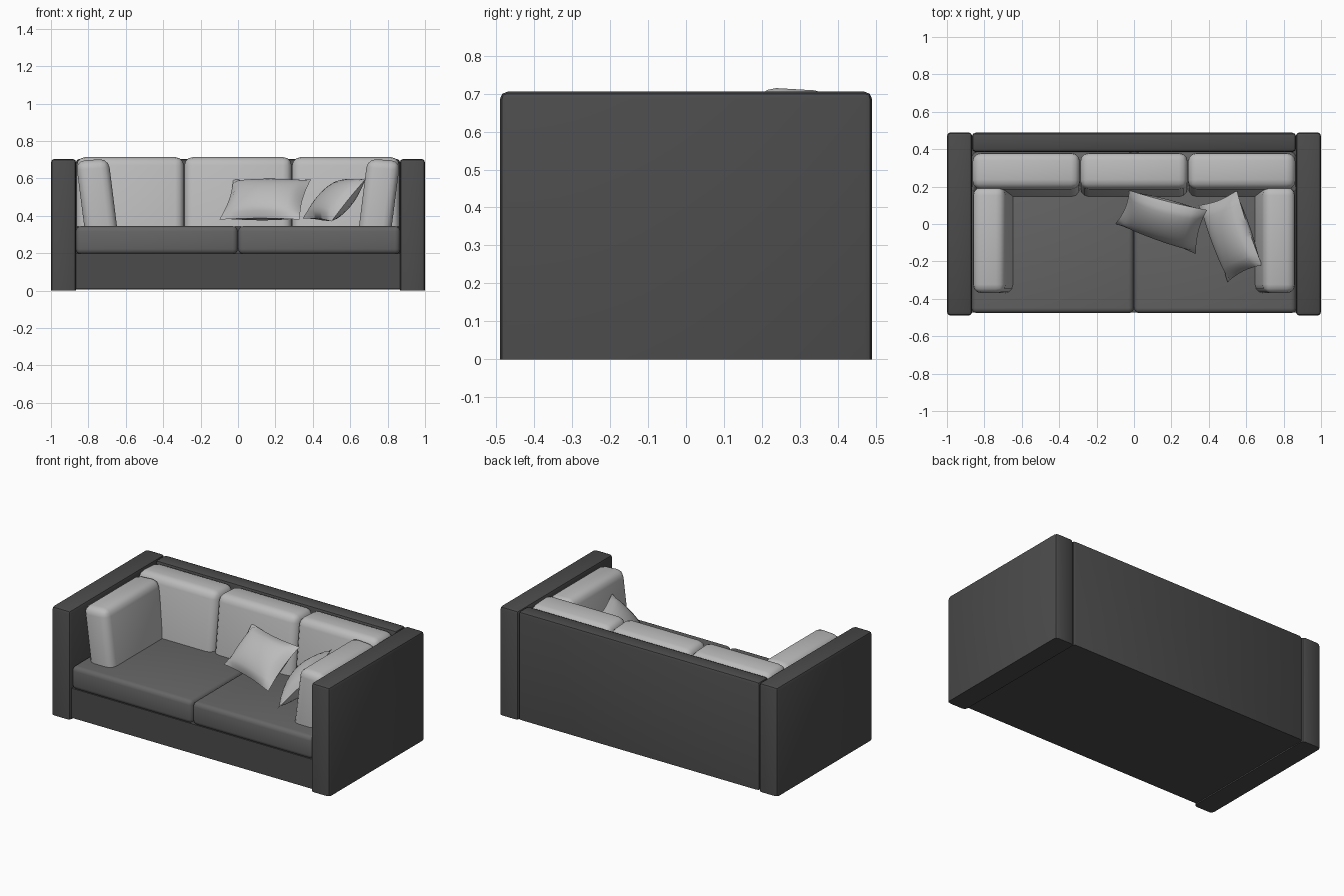
import bpy, bmesh, math
from mathutils import Vector, Matrix

if "Cube" in bpy.data.objects:
    bpy.data.objects.remove(bpy.data.objects["Cube"])


def material(name, v):
    m = bpy.data.materials.new(name)
    m.diffuse_color = (v, v, v, 1)
    m.use_nodes = True
    m.node_tree.nodes["Principled BSDF"].inputs["Base Color"].default_value = m.diffuse_color
    return m


DARK = material("dark_fabric", 0.07)
MID = material("seat_fabric", 0.13)
LIGHT = material("light_fabric", 0.5)


def finish(name, bm, mat, angle=40):
    bmesh.ops.recalc_face_normals(bm, faces=bm.faces)
    me = bpy.data.meshes.new(name)
    bm.to_mesh(me)
    bm.free()
    ob = bpy.data.objects.new(name, me)
    bpy.context.collection.objects.link(ob)
    me.materials.append(mat)
    bpy.ops.object.select_all(action='DESELECT')
    bpy.context.view_layer.objects.active = ob
    ob.select_set(True)
    bpy.ops.object.shade_smooth_by_angle(angle=math.radians(angle))
    return ob


def box(name, lo, hi, mat, bevel=0.0, segs=2, keep_bottom=True):
    bm = bmesh.new()
    bmesh.ops.create_cube(bm, size=1)
    for v in bm.verts:
        v.co = Vector([(lo[i] + hi[i]) / 2 + v.co[i] * (hi[i] - lo[i]) for i in range(3)])
    if bevel:
        edges = [e for e in bm.edges
                 if not (keep_bottom and all(abs(v.co.z - lo[2]) < 1e-5 for v in e.verts))]
        bmesh.ops.bevel(bm, geom=edges, offset=bevel, segments=segs, profile=0.5, affect='EDGES')
    return finish(name, bm, mat)


def loose_cushion(name, width, height, depth, matrix):
    # leaning cushion: local back plane y = 0, front towards -y, bottom z = 0
    bm = bmesh.new()
    hw = width / 2
    prof = [(-0.045, 0), (0, height * 0.97), (-depth + 0.045, height), (-depth, 0)]
    rings = [[bm.verts.new((x, y, z)) for y, z in prof] for x in (-hw, hw)]
    bm.faces.new(rings[0])
    bm.faces.new(rings[1][::-1])
    for i in range(4):
        j = (i + 1) % 4
        bm.faces.new((rings[0][i], rings[1][i], rings[1][j], rings[0][j]))
    bmesh.ops.recalc_face_normals(bm, faces=bm.faces)
    edges = [e for e in bm.edges if max(v.co.z for v in e.verts) > 0.1]
    bmesh.ops.bevel(bm, geom=edges, offset=0.047, segments=3, profile=0.5, affect='EDGES')
    bm.transform(matrix)
    return finish(name, bm, LIGHT, 50)


def pillow(name, a, b, c, d, thick, n=12):
    # two puffed sheets between four corner points, joined along a pinched seam
    a, b, c, d = map(Vector, (a, b, c, d))
    nrm = (c - a).cross(b - d).normalized()
    mid = (a + b + c + d) / 4
    bm = bmesh.new()
    for side in (1, -1):
        g = []
        for i in range(n + 1):
            row = []
            for j in range(n + 1):
                u, v = i / n, j / n
                p = (a * (1 - u) + d * u) * (1 - v) + (b * (1 - u) + c * u) * v
                s, t = 2 * u - 1, 2 * v - 1
                # seams pull in between the corners
                p = mid + (p - mid) * (1 - 0.07 * (max(abs(s), abs(t)) ** 2 - (s * t) ** 2))
                puff = max(0, (1 - s * s) * (1 - t * t)) ** 0.55
                row.append(bm.verts.new(p + nrm * side * thick / 2 * puff))
            g.append(row)
        for i in range(n):
            for j in range(n):
                bm.faces.new((g[i][j], g[i + 1][j], g[i + 1][j + 1], g[i][j + 1]))
    bmesh.ops.remove_doubles(bm, verts=bm.verts, dist=1e-5)
    return finish(name, bm, LIGHT, 60)


# frame: arms, back and base
for side, x0, x1 in (("left", -1, -0.865), ("right", 0.865, 1)):
    box(side + "_arm", (x0, -0.49, 0), (x1, 0.49, 0.705), DARK, 0.02)
box("back_panel", (-0.867, 0.385, 0.005), (0.867, 0.488, 0.705), DARK, 0.02)
box("base", (-0.87, -0.472, 0.008), (0.87, 0.40, 0.20), DARK)

# two seat cushions
box("seat_left", (-0.867, -0.477, 0.195), (-0.001, 0.385, 0.345), MID, 0.028, 3, False)
box("seat_right", (0.001, -0.477, 0.195), (0.867, 0.385, 0.345), MID, 0.028, 3, False)

# three back cushions
for i, nm in enumerate(("left", "middle", "right")):
    m = Matrix.Translation(((i - 1) * 0.576, 0.386, 0.343))
    loose_cushion("back_cushion_" + nm, 0.574, 0.374, 0.24, m)

# side cushions leaning on the arms
for s, nm in ((-1, "left"), (1, "right")):
    m = Matrix.Translation((s * 0.867, -0.085, 0.343)) @ Matrix.Rotation(-s * math.pi / 2, 4, 'Z')
    loose_cushion("side_cushion_" + nm, 0.57, 0.362, 0.22, m)

# scatter pillows
pillow("pillow_middle", (-0.10, 0.0, 0.38), (-0.025, 0.18, 0.595),
       (0.39, 0.075, 0.595), (0.33, -0.16, 0.38), 0.14)
pillow("pillow_right", (0.345, 0.10, 0.385), (0.55, 0.18, 0.585),
       (0.685, -0.22, 0.60), (0.50, -0.31, 0.37), 0.14)
